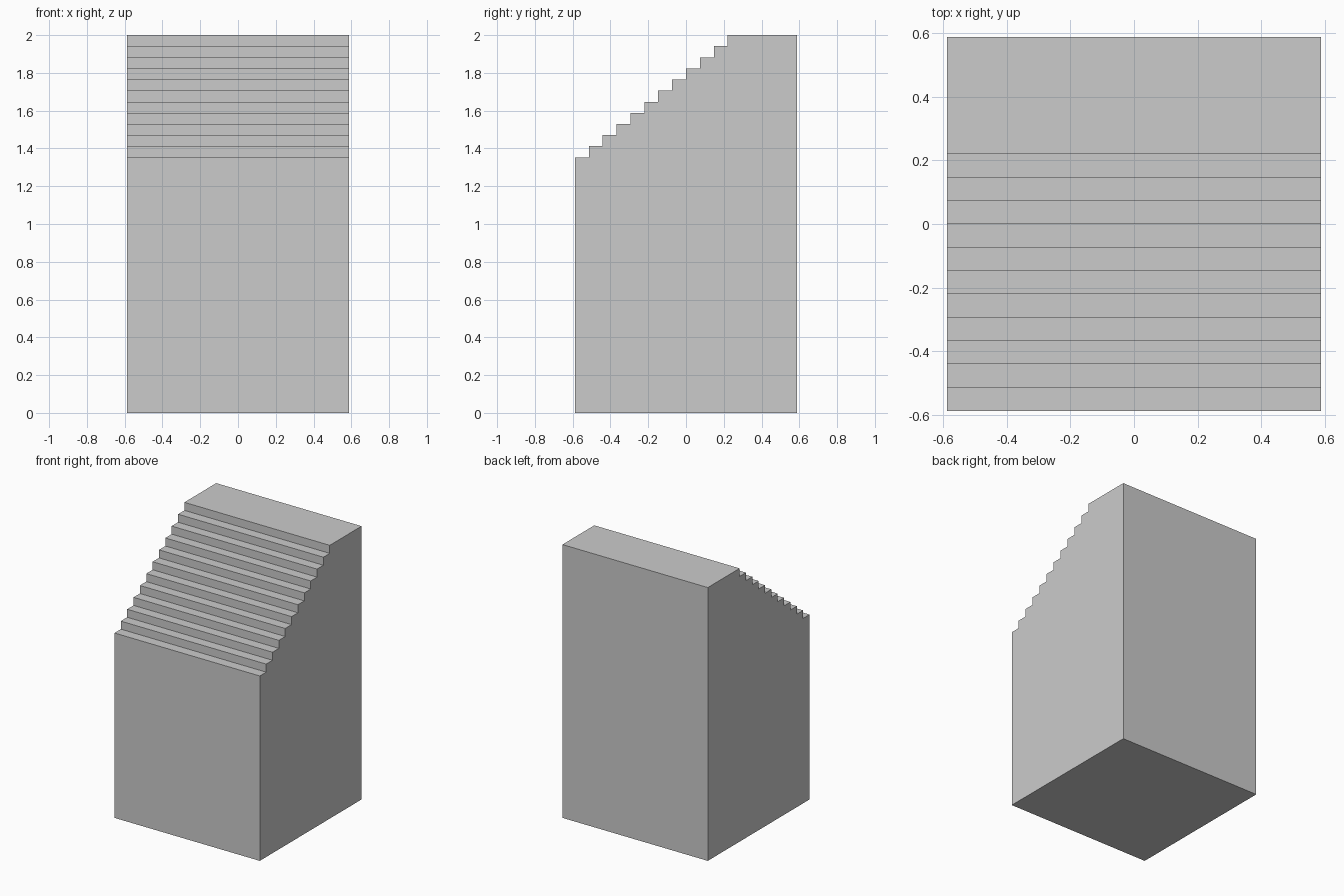
import bpy, bmesh

if "Cube" in bpy.data.objects:
    bpy.data.objects.remove(bpy.data.objects["Cube"])

UNIT = 2 / 17            # the block is 17 units tall and 10 wide
HALF = 5 * UNIT
STEPS = 11
RISE, TREAD = UNIT / 2, UNIT * 0.625

# Side profile (y, z): block with a staircase climbing from the front
profile = [(HALF, 0), (HALF, 2)]
for i in range(STEPS):
    y = -HALF + (STEPS - i) * TREAD
    z = 2 - i * RISE
    profile += [(y, z), (y, z - RISE)]
profile += [(-HALF, 2 - STEPS * RISE), (-HALF, 0)]

# Extrude the profile across the width
bm = bmesh.new()
face = bm.faces.new([bm.verts.new((-HALF, y, z)) for y, z in profile])
ext = bmesh.ops.extrude_face_region(bm, geom=[face])
verts = [v for v in ext["geom"] if isinstance(v, bmesh.types.BMVert)]
bmesh.ops.translate(bm, verts=verts, vec=(2 * HALF, 0, 0))
bmesh.ops.recalc_face_normals(bm, faces=bm.faces)

mesh = bpy.data.meshes.new("stepped_block")
bm.to_mesh(mesh)
bm.free()
bpy.context.collection.objects.link(bpy.data.objects.new("stepped_block", mesh))
